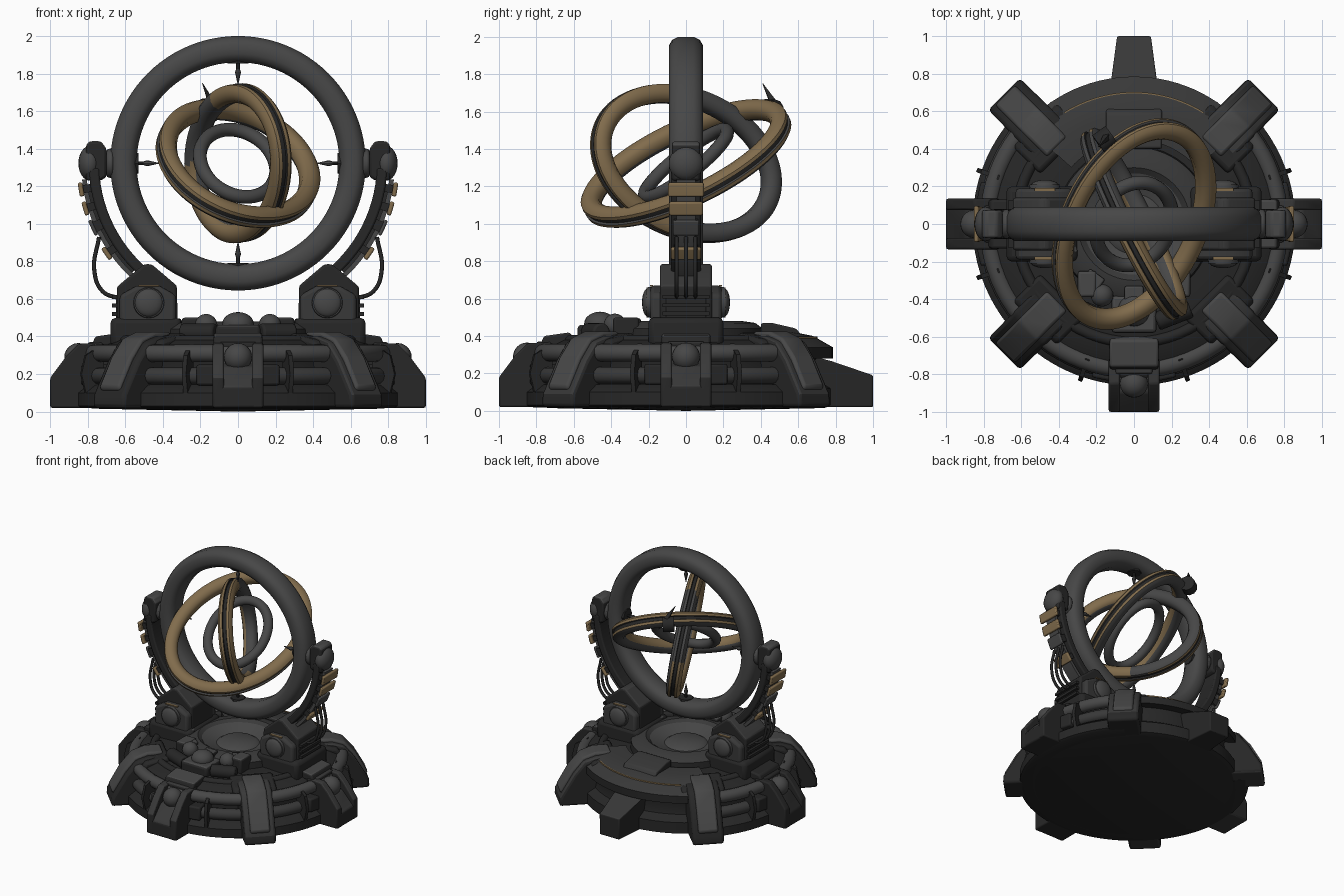
import bpy, bmesh
from math import sin, cos, pi, radians
from mathutils import Vector, Matrix

if "Cube" in bpy.data.objects:
    bpy.data.objects.remove(bpy.data.objects["Cube"])


def material(name, rgb):
    m = bpy.data.materials.new(name)
    m.use_nodes = True
    m.diffuse_color = (*rgb, 1)
    b = m.node_tree.nodes["Principled BSDF"]
    b.inputs["Base Color"].default_value = (*rgb, 1)
    b.inputs["Roughness"].default_value = 0.7
    return m


GREY = material("steel_grey", (0.063, 0.063, 0.063))
MID = material("dark_steel", (0.04, 0.04, 0.04))
DARK = material("charcoal", (0.02, 0.02, 0.02))
TAN = material("worn_bronze", (0.22, 0.15, 0.073))
HUB = 1.3225  # height of the ring centre


def turn(deg):
    return Matrix.Rotation(radians(deg), 4, 'Z')


def top_grey(f):
    return 1 if f.normal.z > 0.4 else 0


def finish(bm, name, mats, rule=None, bevel=0.0, matrix=None):
    bmesh.ops.remove_doubles(bm, verts=bm.verts, dist=1e-5)
    if matrix:
        bm.transform(matrix)
    bmesh.ops.recalc_face_normals(bm, faces=bm.faces)
    for f in bm.faces:
        f.smooth = True
        if rule:
            f.material_index = rule(f)
    for e in bm.edges:
        e.smooth = len(e.link_faces) == 2 and e.calc_face_angle(0) < 0.7
    me = bpy.data.meshes.new(name)
    bm.to_mesh(me)
    bm.free()
    for m in mats:
        me.materials.append(m)
    ob = bpy.data.objects.new(name, me)
    bpy.context.collection.objects.link(ob)
    if bevel:
        mod = ob.modifiers.new("bevel", 'BEVEL')
        mod.width, mod.segments, mod.limit_method = bevel, 2, 'ANGLE'
    return ob


def loft(name, sections, mats, loop=False, bands=None, **kw):
    """Skin closed cross-sections; bands gives a material index per profile side."""
    bm = bmesh.new()
    rows = [[bm.verts.new(p) for p in s] for s in sections]
    n = len(rows[0])
    for i in range(len(rows) - (0 if loop else 1)):
        a, b = rows[i], rows[(i + 1) % len(rows)]
        for j in range(n):
            k = (j + 1) % n
            f = bm.faces.new((a[j], a[k], b[k], b[j]))
            f.material_index = bands[j] if bands else 0
    if not loop:
        bm.faces.new(rows[0])
        bm.faces.new(rows[-1])
    return finish(bm, name, mats, **kw)


def prism(name, pts, half, mats, taper=1.0, **kw):
    """Profile in x-z, extruded along y by +-half."""
    cx = sum(p[0] for p in pts) / len(pts)
    return loft(name, [[(x, s * half * (taper if x > cx else 1), z) for x, z in pts]
                       for s in (-1, 1)], mats, **kw)


def lathe(name, pts, mats, a0=0, a1=360, n=64, **kw):
    """Profile of (radius, z) swept about the z axis."""
    full = a1 - a0 == 360
    rows = []
    for i in range(n if full else n + 1):
        t = radians(a0 + (a1 - a0) * i / n)
        rows.append([(r * cos(t), r * sin(t), z) for r, z in pts])
    return loft(name, rows, mats, loop=full, **kw)


def circle(r, z, rad, n=12):
    return [(r + rad * cos(2 * pi * i / n), z + rad * sin(2 * pi * i / n)) for i in range(n)]


def rect(x0, x1, z0, z1):
    return [(x0, z0), (x1, z0), (x1, z1), (x0, z1)]


def arc(r0, r1, d0, d1, n=14):
    """Curved band in x-z about the hub, angles in degrees below horizontal."""
    ts = [radians(d0 + (d1 - d0) * i / n) for i in range(n + 1)]
    return ([(r0 * cos(t), HUB - r0 * sin(t)) for t in ts]
            + [(r1 * cos(t), HUB - r1 * sin(t)) for t in reversed(ts)])


def rod(name, p, q, r0, r1, mat, n=16, **kw):
    p, q = Vector(p), Vector(q)
    bm = bmesh.new()
    bmesh.ops.create_cone(bm, cap_ends=True, segments=n, radius1=r0, radius2=r1, depth=(q - p).length)
    m = Matrix.Translation((p + q) / 2) @ (q - p).to_track_quat('Z', 'Y').to_matrix().to_4x4()
    return finish(bm, name, [mat], matrix=m, **kw)


def ball(name, loc, size, mat, matrix=Matrix()):
    bm = bmesh.new()
    bmesh.ops.create_uvsphere(bm, u_segments=20, v_segments=12, radius=1)
    return finish(bm, name, [mat], matrix=matrix @ Matrix.Translation(loc) @ Matrix.Diagonal((*size, 1)))


def hoop(name, a, b, profile, mats, n=72, **kw):
    """Elliptical ring with half axes a and b; profile is (outward, sideways)."""
    a, b = Vector(a), Vector(b)
    normal = a.cross(b).normalized()
    rows = []
    for i in range(n):
        t = 2 * pi * i / n
        out = (b * cos(t) - a * sin(t)).normalized().cross(normal)
        c = a * cos(t) + b * sin(t) + Vector((0, 0, HUB))
        rows.append([c + out * u + normal * v for u, v in profile])
    return loft(name, rows, mats, loop=True, **kw)


def rear_grey(f):
    c = f.calc_center_median()
    worn = f.material_index == 0 and c.y > 0.05 and (f.normal.x > 0.2 or c.z > HUB)
    return 2 if worn else f.material_index


# Gimbal rings
rounded = [(0.07, -0.04), (0.07, 0.04), (0.052, 0.075), (0.025, 0.09), (-0.025, 0.09), (-0.052, 0.075)]
rounded += [(-u, -v) for u, v in rounded]
hoop("outer_ring", (0.61, 0, 0), (0, 0, 0.6075), rounded, [GREY], n=96)
grooved = [(0.038, 0.011), (0.05, 0.015), (0.048, 0.034), (0.03, 0.05), (0, 0.056), (-0.03, 0.048), (-0.05, 0.024)]
grooved += [(u, -v) for u, v in reversed(grooved)]
hoop("wide_ring", (0.15, 0.505, 0.214), (0.35, 0, -0.19), grooved, [TAN, DARK, GREY],
     bands=[2, 0, 2, 2, 2, 2] + [0] * 6 + [2, 1])
hoop("upright_ring", (-0.22, 0.455, -0.1), (-0.06, 0, 0.36), grooved, [TAN, DARK, GREY],
     bands=[1] + [0] * 5 + [2] + [0] * 5 + [1, 1], rule=rear_grey)
hoop("small_ring", (0.036, 0.22, 0.165), (0.2, 0, -0.07), circle(0, 0, 0.037), [GREY])
rod("ring_collar", (-0.12, 0.475, HUB + 0.283), (-0.19, 0.425, HUB + 0.286), 0.06, 0.06, DARK, n=10)
rod("ring_fin", (-0.14, 0.47, 1.64), (-0.19, 0.41, 1.75), 0.025, 0.002, DARK, n=4)

# Pointers on the inside of the outer ring
for i in range(4):
    d = Vector((cos(i * pi / 2), 0, sin(i * pi / 2)))
    c = Vector((0, 0, HUB))
    rod("pointer_seat", c + d * 0.56, c + d * 0.53, 0.06, 0.055, DARK, n=8)
    rod("pointer_stem", c + d * 0.54, c + d * 0.48, 0.01, 0.01, DARK, n=8)
    rod("pointer_back", c + d * 0.52, c + d * 0.485, 0.004, 0.016, GREY, n=8)
    rod("pointer_tip", c + d * 0.485, c + d * 0.42, 0.016, 0.002, GREY, n=8)

# Base body; the rim and tubes leave the rear open
lathe("base_body", [(0, 0), (0.74, 0.015), (0.78, 0.03), (0.78, 0.12), (0.72, 0.16), (0.7, 0.27),
                    (0.74, 0.34), (0.66, 0.38), (0.45, 0.39), (0, 0.39)], [DARK])
lathe("base_rim", [(0.7, 0.015), (0.84, 0.02), (0.86, 0.03), (0.86, 0.1), (0.81, 0.14), (0.7, 0.16)], [DARK], 135, 405)
lathe("rim_tube", circle(0.775, 0.31, 0.047), [GREY], 135, 405)
lathe("lower_tube", circle(0.785, 0.19, 0.045), [MID], 135, 405)
lathe("deck_tube", circle(0.63, 0.375, 0.03), [DARK])
lathe("centre_collar", [(0.24, 0.36), (0.42, 0.36), (0.41, 0.44), (0.37, 0.47), (0.3, 0.48), (0.26, 0.45)],
      [DARK, MID], rule=top_grey)
lathe("centre_dish", [(0, 0.38), (0.27, 0.38), (0.27, 0.46), (0.16, 0.42), (0.13, 0.44), (0, 0.44)], [GREY])
for i in range(5):
    prism("collar_lug", rect(0.33, 0.43, 0.4, 0.495), 0.05, [DARK, GREY], rule=top_grey, bevel=0.01,
          matrix=turn(36 * i + 198))

# Smooth rear deck with a thin trim line
lathe("rear_deck", [(0.45, 0.34), (0.74, 0.28), (0.785, 0.28), (0.785, 0.34), (0.68, 0.4), (0.58, 0.42), (0.45, 0.42)],
      [DARK, MID], 42, 138, 28, rule=top_grey)
lathe("rear_trim", rect(0.695, 0.703, 0.38, 0.397), [TAN], 58, 122, 24)
prism("rear_hatch", [(0.4, 0.4), (0.62, 0.4), (0.59, 0.44), (0.46, 0.47), (0.4, 0.47)], 0.15, [DARK, MID],
      rule=top_grey, bevel=0.012, matrix=turn(90))

# Diagonal legs
for a in (45, 135, 225, 315):
    m = turn(a)
    prism("diagonal_leg", [(0.55, 0.02), (0.98, 0.02), (0.975, 0.09), (0.87, 0.27), (0.79, 0.37), (0.7, 0.4),
                           (0.55, 0.4)], 0.125, [DARK, MID], taper=0.95, rule=top_grey, bevel=0.02, matrix=m)
    prism("diagonal_cover", [(0.58, 0.36), (0.74, 0.36), (0.95, 0.1), (0.975, 0.13), (0.885, 0.29), (0.8, 0.39),
                             (0.7, 0.425), (0.58, 0.425)], 0.075, [GREY], bevel=0.015, matrix=m)
    prism("diagonal_shoulder", [(0.52, 0.3), (0.78, 0.3), (0.73, 0.38), (0.55, 0.42)], 0.165, [DARK],
          bevel=0.02, matrix=m)

# Front and side legs, each with a ball joint between two cheeks
for a in (-90, 0, 180):
    m = turn(a)
    prism("main_leg", [(0.6, 0.02), (1, 0.02), (1, 0.13), (0.9, 0.24), (0.8, 0.26), (0.8, 0.37), (0.6, 0.38)],
          0.1, [DARK, MID], rule=top_grey, bevel=0.012, matrix=m)
    for s in (-1, 1):
        prism("leg_cheek", [(0.72, 0.02), (1, 0.02), (1, 0.18), (0.91, 0.3), (0.85, 0.36), (0.72, 0.37)], 0.03,
              [DARK, MID], rule=top_grey, bevel=0.01, matrix=m @ Matrix.Translation((0, s * 0.105, 0)))
    ball("leg_ball", (0.85, 0, 0.29), (0.075, 0.075, 0.075), GREY, m)
    prism("leg_cap", [(0.58, 0.35), (0.78, 0.35), (0.76, 0.4), (0.62, 0.42)], 0.13, [DARK, GREY],
          rule=top_grey, bevel=0.012, matrix=m)
    # Clamps round the rim tubes
    for s in (-1, 1):
        prism("rim_clamp", [(0.76, 0.1), (0.86, 0.1), (0.885, 0.2), (0.86, 0.3), (0.76, 0.36)], 0.012, [DARK],
              matrix=m @ turn(s * 19))
        prism("rim_box", rect(0.68, 0.845, 0.14, 0.25), 0.05, [DARK], bevel=0.012, matrix=m @ turn(s * 12))

# Plain rear leg
prism("rear_leg", [(0.65, 0.02), (1, 0.02), (1, 0.19), (0.78, 0.265), (0.65, 0.3)], 0.12, [DARK, MID],
      taper=0.75, rule=top_grey, bevel=0.008, matrix=turn(90))

# Machinery on the front deck
prism("front_console", rect(-0.12, 0.12, 0.36, 0.46), 0.1, [DARK, GREY], rule=top_grey, bevel=0.02,
      matrix=Matrix.Translation((0, -0.48, 0)))
ball("console_dome", (0, -0.46, 0.465), (0.085, 0.085, 0.065), GREY)
for s in (-1, 1):
    rod("deck_cylinder", (s * 0.12, -0.52, 0.42), (s * 0.3, -0.45, 0.42), 0.05, 0.05, DARK, bevel=0.012)
    ball("deck_dome", (s * 0.17, -0.38, 0.46), (0.06, 0.06, 0.06), GREY)
    prism("deck_box", rect(s * 0.2, s * 0.3, 0.36, 0.5), 0.07, [DARK, GREY], rule=top_grey, bevel=0.015,
          matrix=Matrix.Translation((0, -0.32, 0)))


# Support on each side: pedestal, curved arm, pivot
def side(name, pts, half, mats, s, **kw):
    return prism(name, [(s * x, z) for x, z in pts], half, mats, **kw)


for s in (-1, 1):
    house = [(0.32, 0.36), (0.645, 0.36), (0.645, 0.665), (0.5, 0.785), (0.46, 0.785), (0.325, 0.67)]
    side("pedestal", house, 0.14, [DARK, MID], s, rule=top_grey, bevel=0.015)
    side("pedestal_cheeks", [(0.33, 0.36), (0.63, 0.36), (0.63, 0.62), (0.54, 0.67), (0.42, 0.67), (0.33, 0.62)],
         0.19, [MID], s, bevel=0.02)
    side("pedestal_foot", rect(0.3, 0.68, 0.34, 0.5), 0.2, [DARK], s, bevel=0.03)
    for y in (-1, 1):
        rod("pedestal_boss", (s * 0.475, y * 0.17, 0.58), (s * 0.475, y * 0.21, 0.58), 0.085, 0.08, GREY, n=20)
        ball("boss_dome", (s * 0.475, y * 0.205, 0.58), (0.075, 0.03, 0.075), GREY)
        prism("boss_trim", rect(s * 0.42, s * 0.53, 0.666, 0.674), 0.008, [TAN],
              matrix=Matrix.Translation((0, y * 0.184, 0)))
    side("rear_housing", rect(0.58, 0.65, 0.36, 0.62), 0.11, [DARK], s, bevel=0.01)
    for i in range(5):
        z = 0.42 + i * 0.045
        side("housing_rib", rect(0.6, 0.67, z, z + 0.02), 0.125, [DARK], s)
    side("arm", arc(0.74, 0.795, 2, 52), 0.08, [DARK], s, bevel=0.01)
    side("arm_rail", arc(0.81, 0.835, 6, 48), 0.05, [GREY], s)
    side("arm_spine", arc(0.78, 0.82, 10, 46), 0.025, [DARK], s)
    for d0, d1, r, half, mat in ((7, 12, 0.86, 0.095, TAN), (14, 19, 0.86, 0.09, TAN),
                                 (21, 27, 0.855, 0.07, GREY), (32, 37, 0.86, 0.08, TAN)):
        side("arm_plate", arc(0.835, r, d0, d1, 4), half, [mat], s, bevel=0.008)
        side("plate_bracket", arc(0.78, 0.84, d0 + 1, d1 - 1, 4), 0.065, [DARK], s)
    rod("pivot_shaft", (s * 0.64, 0, HUB), (s * 0.74, 0, HUB), 0.06, 0.06, DARK)
    rod("pivot_collar", (s * 0.665, 0, HUB), (s * 0.7, 0, HUB), 0.08, 0.075, GREY, bevel=0.01)
    side("pivot_housing", [(0.7, 1.25), (0.73, 1.23), (0.81, 1.23), (0.81, 1.42), (0.79, 1.44), (0.73, 1.44),
                           (0.7, 1.4)], 0.075, [DARK, GREY], s, rule=top_grey, bevel=0.02)
    ball("pivot_ball", (s * 0.79, 0, HUB), (0.06, 0.092, 0.092), GREY)
    # Cables from the pedestal to the arm
    for y in (-0.05, 0, 0.05):
        cu = bpy.data.curves.new("cable", 'CURVE')
        cu.dimensions, cu.bevel_depth, cu.bevel_resolution = '3D', 0.011, 2
        sp = cu.splines.new('BEZIER')
        path = [(0.62, 0.6), (0.72, 0.64), (0.765, 0.75), (0.74, 0.93)]
        sp.bezier_points.add(len(path) - 1)
        for bp, (x, z) in zip(sp.bezier_points, path):
            bp.co = (s * x, y, z)
            bp.handle_left_type = bp.handle_right_type = 'AUTO'
        cu.materials.append(DARK)
        bpy.context.collection.objects.link(bpy.data.objects.new("cable", cu))
